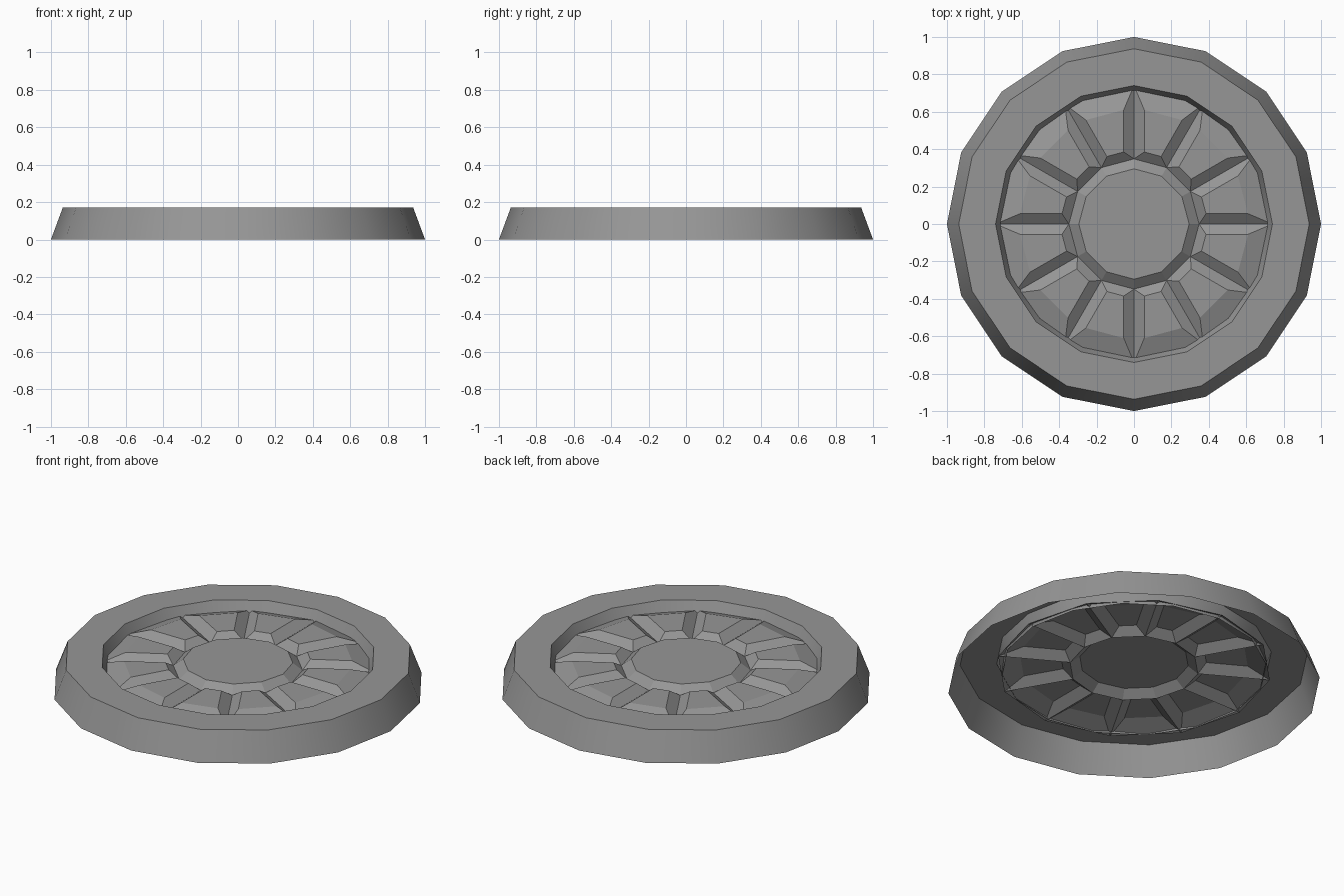
import bpy
import bmesh
from math import cos, sin, radians, tau
from mathutils import Vector, Matrix

default_cube = bpy.data.objects.get("Cube")
if default_cube:
    bpy.data.objects.remove(default_cube, do_unlink=True)

GREY = (0.305, 0.305, 0.305, 1)
grey = bpy.data.materials.new("mid_grey")
grey.use_nodes = True
grey.diffuse_color = GREY
grey.node_tree.nodes["Principled BSDF"].inputs["Base Color"].default_value = GREY


def make_object(name, bm):
    mesh = bpy.data.meshes.new(name)
    bm.to_mesh(mesh)
    bm.free()
    mesh.materials.append(grey)
    obj = bpy.data.objects.new(name, mesh)
    bpy.context.collection.objects.link(obj)
    return obj


def ring(bm, sides, radius, z):
    return [bm.verts.new((radius * cos(tau * i / sides),
                          radius * sin(tau * i / sides), z))
            for i in range(sides)]


def bridge(bm, outer, inner):
    n = len(outer)
    for i in range(n):
        j = (i + 1) % n
        bm.faces.new((outer[i], outer[j], inner[j], inner[i]))


# Outer rim: open-bottomed shell with sloped walls and a flat top
bm = bmesh.new()
loops = [ring(bm, 16, r, z)
         for r, z in ((1.0, 0), (0.937, 0.17), (0.74, 0.17), (0.71, 0.10))]
for outer, inner in zip(loops, loops[1:]):
    bridge(bm, outer, inner)
rim = make_object("outer_rim", bm)
bpy.ops.object.select_all(action="DESELECT")
rim.select_set(True)
bpy.context.view_layer.objects.active = rim
bpy.ops.object.shade_smooth_by_angle(angle=radians(30))

# Central hub: flat cap with a bevelled edge
SPOKES = 12
TOP, GROOVE = 0.149, 0.107
bm = bmesh.new()
cap = ring(bm, SPOKES, 0.295, TOP)
bridge(bm, ring(bm, SPOKES, 0.348, GROOVE), cap)
bm.faces.new(cap)
make_object("hub", bm)

# Raised panels: sloped sides meet in V-shaped grooves between neighbours
HALF_WIDTH = 0.055
bm = bmesh.new()
for i in range(SPOKES):
    start = Matrix.Rotation(tau * i / SPOKES, 3, "Z")
    end = Matrix.Rotation(tau * (i + 1) / SPOKES, 3, "Z")

    def corner(turn, radius, side, z):
        return bm.verts.new(turn @ Vector((radius, side, z)))

    base = [corner(start, 0.348, 0, GROOVE), corner(start, 0.74, 0, GROOVE),
            corner(end, 0.74, 0, GROOVE), corner(end, 0.348, 0, GROOVE)]
    top = [corner(start, 0.385, HALF_WIDTH, TOP),
           corner(start, 0.61, HALF_WIDTH, TOP),
           corner(end, 0.61, -HALF_WIDTH, TOP),
           corner(end, 0.385, -HALF_WIDTH, TOP)]
    bridge(bm, base, top)
    bm.faces.new(top)
bmesh.ops.remove_doubles(bm, verts=bm.verts, dist=0.0001)
make_object("groove_panels", bm)
